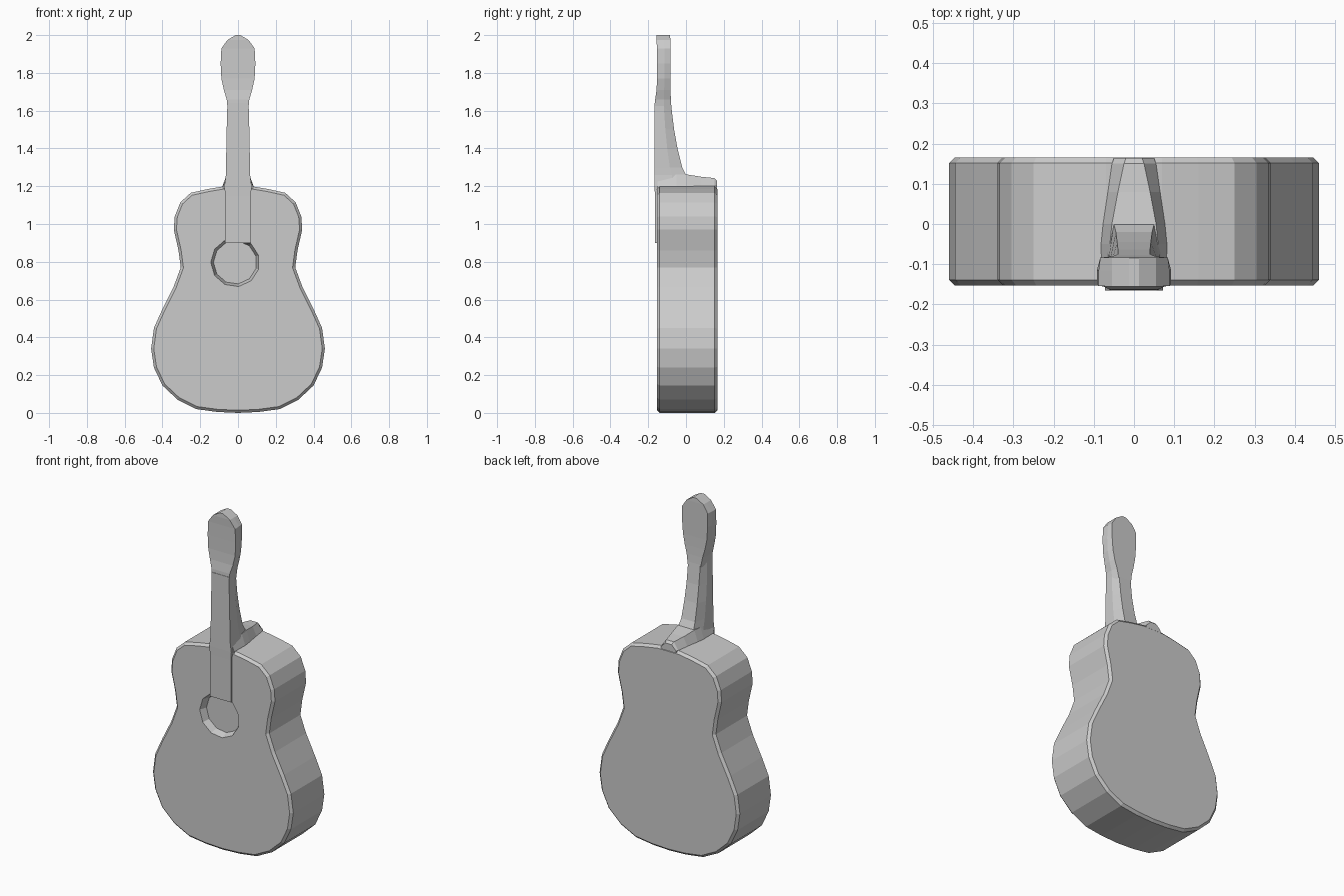
import bpy
import bmesh
from math import cos, sin, pi, radians

cube = bpy.data.objects.get("Cube")
if cube:
    bpy.data.objects.remove(cube, do_unlink=True)

grey = bpy.data.materials.new("plain_grey")
grey.use_nodes = True
COLOUR = (0.6, 0.6, 0.6, 1)
grey.diffuse_color = COLOUR
grey.node_tree.nodes["Principled BSDF"].inputs["Base Color"].default_value = COLOUR


def loft(name, rings):
    """Skin a list of equal-length point rings and cap both ends."""
    bm = bmesh.new()
    rows = [[bm.verts.new(p) for p in ring] for ring in rings]
    for a, b in zip(rows, rows[1:]):
        for i in range(len(a)):
            j = (i + 1) % len(a)
            bm.faces.new((a[i], a[j], b[j], b[i]))
    bm.faces.new(rows[0])
    bm.faces.new(rows[-1])
    bmesh.ops.recalc_face_normals(bm, faces=bm.faces)
    mesh = bpy.data.meshes.new(name)
    bm.to_mesh(mesh)
    bm.free()
    mesh.materials.append(grey)
    obj = bpy.data.objects.new(name, mesh)
    bpy.context.collection.objects.link(obj)
    return obj


# Body: mirrored waisted outline, extruded front to back with a soft rim
half = [(.11, .005), (.22, .02), (.32, .07), (.4, .145), (.445, .24), (.46, .34),
        (.445, .45), (.4, .55), (.34, .67), (.303, .77), (.315, .86), (.34, .97),
        (.335, 1.04), (.305, 1.115), (.25, 1.165), (.16, 1.185), (.07, 1.2)]
outline = [(0, 0)] + half + [(-x, z) for x, z in reversed(half)]
body = loft("body", [[(x, y, z) for x, z in outline] for y in (-.153, .166)])
rim = body.modifiers.new("rim", 'BEVEL')
rim.width = .014
rim.segments = 1
rim.limit_method = 'ANGLE'
rim.angle_limit = radians(60)

# Sound hole: shallow tapered recess
cutter = loft("sound_hole_cutter", [
    [(-.015 + r * cos(a), y, .797 + r * sin(a))
     for a in [2 * pi * (i + .5) / 11 for i in range(11)]]
    for y, r in ((-.2, .145), (-.11, .115))])
cutter.hide_render = True
cutter.hide_viewport = True
hole = body.modifiers.new("sound_hole", 'BOOLEAN')
hole.operation = 'DIFFERENCE'
hole.solver = 'EXACT'
hole.object = cutter


# Neck: height, front half width, back half width, front y, back y
def neck_ring(z, w, wb, front, back):
    mid = front + (back - front) * .55
    return [(-w, front, z), (w, front, z), (w, mid, z),
            (wb, back, z), (-wb, back, z), (-w, mid, z)]


neck = [(.9, .068, .068, -.163, -.13), (1.15, .068, .06, -.165, -.0),
        (1.2, .072, .055, -.166, .02), (1.26, .064, .05, -.166, .0),
        (1.3, .063, .045, -.166, -.02), (1.4, .062, .042, -.166, -.045),
        (1.5, .06, .04, -.166, -.063), (1.64, .056, .04, -.166, -.08)]
loft("neck", [neck_ring(*s) for s in neck])

# Headstock: paddle with a rounded top
head = [(1.6, .054, .042, -.165, -.076), (1.66, .06, .052, -.163, -.08),
        (1.71, .075, .066, -.156, -.082), (1.77, .088, .078, -.153, -.083),
        (1.85, .092, .084, -.153, -.083), (1.93, .088, .084, -.154, -.083),
        (1.975, .055, .055, -.156, -.083), (2, .012, .012, -.155, -.084)]
loft("headstock", [neck_ring(*s) for s in head])

# Heel: sloping block from the neck root to the back of the body
heel = [(-.15, .08, .062, 1.24), (-.05, .082, .06, 1.262), (0, .077, .055, 1.263),
        (.08, .065, .04, 1.25), (.15, .055, .025, 1.243), (.164, .05, .02, 1.23)]
loft("heel", [[(-w, y, 1.17), (w, y, 1.17), (w, y, 1.2), (t, y, top),
               (-t, y, top), (-w, y, 1.2)] for y, w, t, top in heel])
